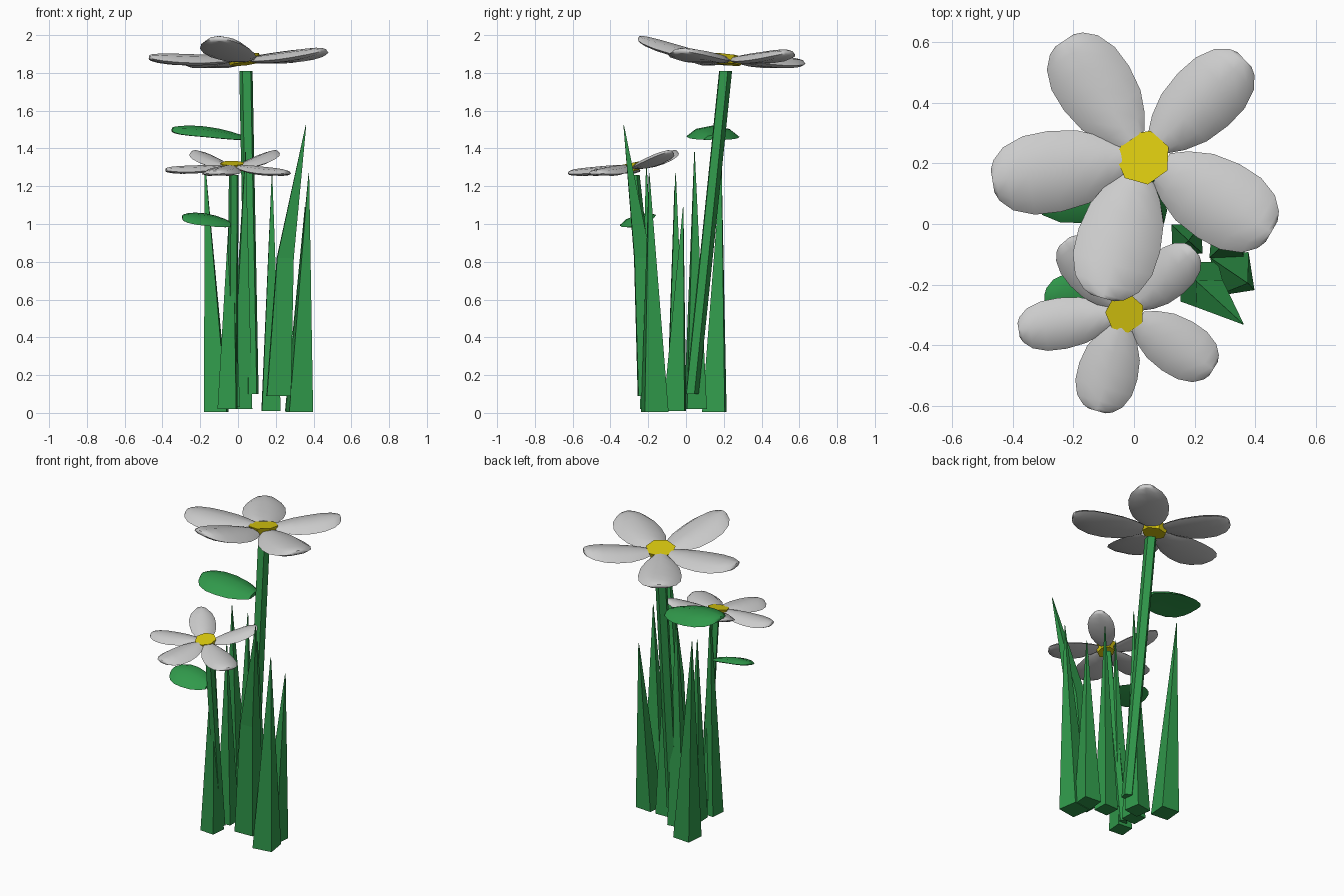
import bpy, bmesh, math
from mathutils import Vector

if "Cube" in bpy.data.objects:
    bpy.data.objects.remove(bpy.data.objects["Cube"])


def material(name, rgb):
    m = bpy.data.materials.new(name)
    m.diffuse_color = (*rgb, 1)
    m.use_nodes = True
    m.node_tree.nodes["Principled BSDF"].inputs["Base Color"].default_value = m.diffuse_color
    return m


GREEN = material("green", (0.03, 0.32, 0.07))
YELLOW = material("yellow", (0.72, 0.6, 0.005))


def loft(name, rings, mat=None, smooth=False):
    """Closed solid through a list of equal-length rings of points."""
    bm = bmesh.new()
    vs = [[bm.verts.new(p) for p in r] for r in rings]
    n = len(vs[0])
    for a, b in zip(vs, vs[1:]):
        for i in range(n):
            j = (i + 1) % n
            bm.faces.new((a[i], a[j], b[j], b[i]))
    bm.faces.new(vs[0][::-1])
    bm.faces.new(vs[-1])
    bmesh.ops.recalc_face_normals(bm, faces=bm.faces)
    me = bpy.data.meshes.new(name)
    bm.to_mesh(me)
    bm.free()
    ob = bpy.data.objects.new(name, me)
    bpy.context.collection.objects.link(ob)
    if mat:
        me.materials.append(mat)
    if smooth:
        me.shade_smooth()
        me.set_sharp_from_angle(angle=math.radians(50))
    return ob


def spike(name, path, sides, mat, turn=0.4, tilt=(0, 0)):
    """Many-sided rod; path holds (x, y, z, radius)."""
    rings = []
    for x, y, z, r in path:
        ring = []
        for i in range(sides):
            a = turn + math.tau * i / sides
            dx, dy = r * math.cos(a), r * math.sin(a)
            ring.append((x + dx, y + dy, z + tilt[0] * dx + tilt[1] * dy))
        rings.append(ring)
    return loft(name, rings, mat)


# outline: (fraction of length, fraction of half width)
OUTLINE = [(0, .4), (.12, .66), (.3, .9), (.52, 1), (.72, .97), (.88, .78), (.97, .5), (1, .28)]
# lens cross-section: (side, height)
LENS = [(-1, 0), (-.65, .8), (0, 1), (.65, .8), (1, 0), (.65, -.8), (0, -1), (-.65, -.8)]


def petal(name, start, angle, length, width, rise, thick=.018, sag=.02, droop=0, roll=0, mat=None):
    a = math.radians(angle)
    d, s = Vector((math.cos(a), math.sin(a), 0)), Vector((-math.sin(a), math.cos(a), 0))
    rings = []
    for t, w in OUTLINE:
        c = Vector(start) + d * length * t
        c.z += rise * t - sag * math.sin(math.pi * t)
        ring = []
        for u, h in LENS:
            p = c + s * (u * w * width / 2)
            p.z += h * thick * (.2 + .8 * w) - droop * w * u * u + roll * w * u
            ring.append(p)
        rings.append(ring)
    return loft(name, rings, mat, smooth=True)


def flower(label, centre, inner, petals, tilt):
    x, y, z = centre
    for i, (ang, reach, width, rise) in enumerate(petals):
        a = math.radians(ang)
        start = (x + inner * math.cos(a), y + inner * math.sin(a), z)
        petal(f"{label}_petal_{i}", start, ang, reach - inner, width, rise,
              thick=.42 * inner, sag=.1 * inner, droop=.25 * inner)
    r = inner * 1.3
    spike(f"{label}_centre", [(x, y, z - .025, r * .8), (x, y, z + .02, r)], 7, YELLOW, tilt=tilt)


# flowers: petals as (angle, reach, width, rise of the tip)
flower("tall_flower", (.03, .22, 1.872), .07,
       [(189, .503, .27, .01), (124, .465, .26, -.015), (44, .465, .24, .035),
        (-30, .49, .28, .045), (254, .483, .28, .11)], (.1, -.12))
flower("short_flower", (-.03, -.295, 1.302), .05,
       [(189, .355, .17, -.015), (254, .335, .20, -.03), (-32, .345, .19, -.03),
        (42, .31, .16, .08), (130, .31, .16, .08)], (0, .2))

# stems
spike("tall_stem", [(.075, .03, .1, .037), (.043, .207, 1.81, .037)], 5, GREEN)
spike("short_stem", [(-.03, -.14, .04, .03), (-.022, -.272, 1.26, .027)], 5, GREEN)

# stem leaves
petal("tall_leaf", (.015, .15, 1.46), 182, .365, .28, .04, thick=.024, sag=-.012, droop=.032, mat=GREEN)
petal("short_leaf", (-.04, -.25, 1.0), 182, .255, .19, .035, sag=-.01, droop=.01, roll=-.028, mat=GREEN)

# grass blades
BLADES = [
    [(-.115, .15, .005, .085), (-.175, .187, 1.32, .002)],
    [(.215, -.19, .09, .09), (.25, -.23, .82, .062), (.36, -.33, 1.525, .002)],
    [(.325, -.165, .005, .09), (.375, -.195, 1.27, .002)],
    [(.31, -.06, .01, .08), (.355, -.015, 1.09, .002)],
    [(.175, -.05, .01, .07), (.18, -.055, 1.27, .002)],
    [(.015, .05, .02, .075), (.04, .045, 1.38, .002)],
    [(-.055, -.19, .02, .07), (-.03, -.21, 1.32, .002)],
    [(-.04, -.05, .03, .07), (-.04, -.06, 1.2, .002)],
]
for i, path in enumerate(BLADES):
    spike(f"grass_blade_{i}", path, 4, GREEN, turn=.7 + .12 * (i % 3))
